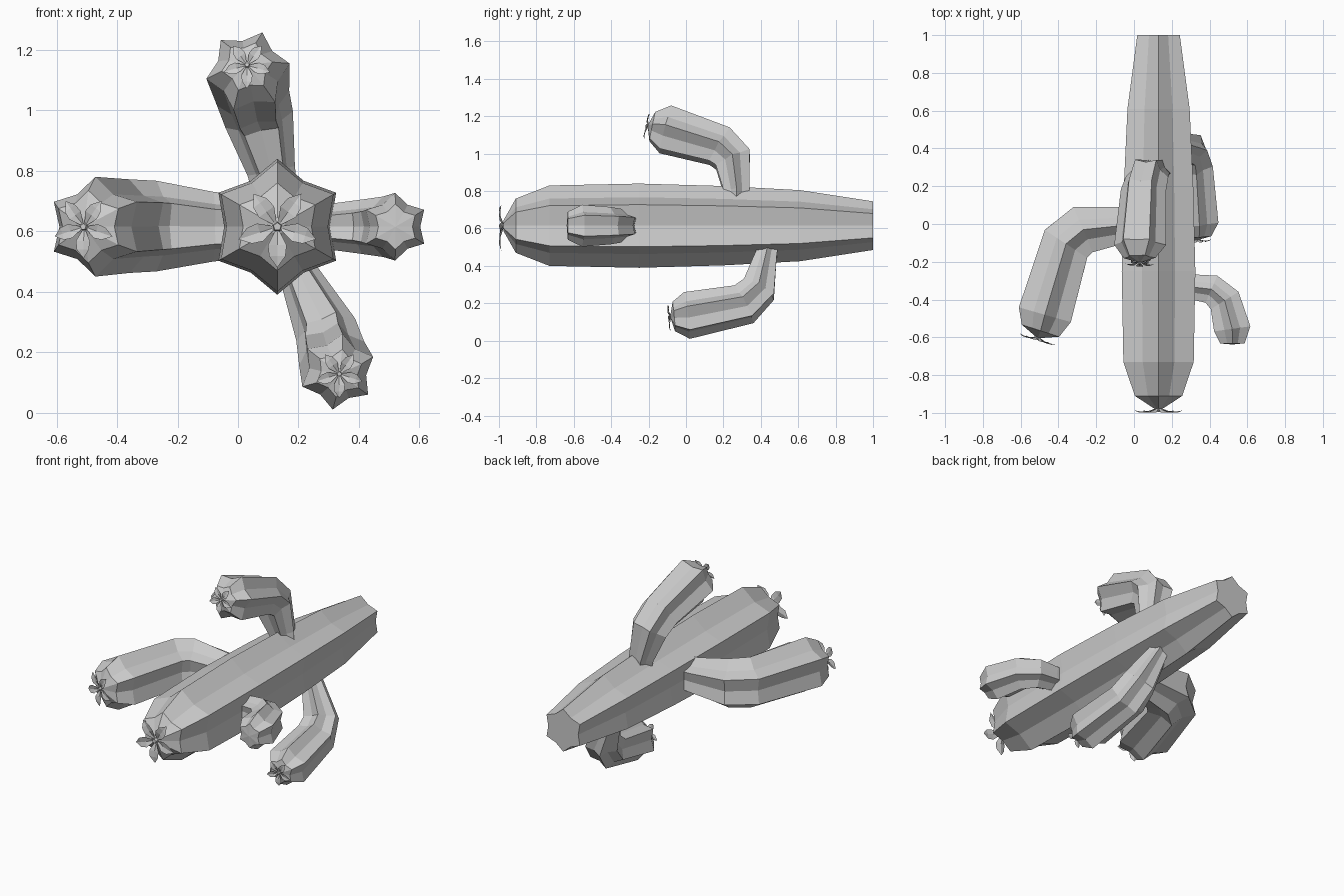
import bpy, bmesh
from math import cos, sin, pi, radians
from mathutils import Vector

if "Cube" in bpy.data.objects:
    bpy.data.objects.remove(bpy.data.objects["Cube"])


def finish(bm, name):
    bmesh.ops.recalc_face_normals(bm, faces=bm.faces)
    mesh = bpy.data.meshes.new(name)
    bm.to_mesh(mesh)
    bm.free()
    obj = bpy.data.objects.new(name, mesh)
    bpy.context.collection.objects.link(obj)
    return obj


def ribbed_stem(name, path, inner, normal=None):
    """Six-ribbed star section swept along (x, y, z, radius); last point is the tip."""
    pts = [Vector(p[:3]) for p in path]
    if normal is None:  # ribs line up with the normal of the bend plane
        normal = (pts[1] - pts[0]).cross(pts[-1] - pts[-3])
    normal = Vector(normal).normalized()
    bm = bmesh.new()
    rings = []
    for i, p in enumerate(path[:-1]):
        t = (pts[i + 1] - pts[i]).normalized()
        if i:
            t += (pts[i] - pts[i - 1]).normalized()
        t.normalize()
        n = (normal - t * normal.dot(t)).normalized()
        side = t.cross(n)
        ring = []
        for k in range(12):
            a = k * pi / 6
            r = p[3] * (inner if k % 2 else 1)
            ring.append(bm.verts.new(pts[i] + (n * cos(a) + side * sin(a)) * r))
        rings.append(ring)
    for a, b in zip(rings, rings[1:]):
        for k in range(12):
            j = (k + 1) % 12
            bm.faces.new((a[k], a[j], b[j], b[k]))
    bm.faces.new(rings[0])
    tip = bm.verts.new(pts[-1])
    for k in range(12):
        bm.faces.new((rings[-1][k], rings[-1][(k + 1) % 12], tip))
    return finish(bm, name)


def flower(name, centre, direction, size):
    """Five folded petals around a small pentagonal heart."""
    c, d = Vector(centre), Vector(direction).normalized()
    up = Vector((0, 0, 1))
    up = (up - d * up.dot(d)).normalized()
    right = d.cross(up) * -1
    if right.x < 0:
        right = -right
    bm = bmesh.new()

    def vert(a, radial, across, out):
        u = right * cos(a) + up * sin(a)
        w = up * cos(a) - right * sin(a)
        return bm.verts.new(c + (u * radial + w * across + d * out) * size)

    # radial distance, half width, lift: sections of one petal
    rows = [(0.12, 0.06, 0.0), (0.45, 0.23, 0.11), (0.72, 0.20, 0.12)]
    for k in range(5):
        a = radians(270 + 72 * k)
        strips = [[vert(a, r, -w, h), vert(a, r, 0, h - 0.05), vert(a, r, w, h)]
                  for r, w, h in rows]
        for s, q in zip(strips, strips[1:]):
            bm.faces.new((s[0], s[1], q[1], q[0]))
            bm.faces.new((s[1], s[2], q[2], q[1]))
        tip = vert(a, 1.0, 0, 0.03)
        bm.faces.new((strips[-1][0], strips[-1][1], tip))
        bm.faces.new((strips[-1][1], strips[-1][2], tip))
    # flower heart
    low = [vert(radians(18 + 72 * k), 0.13, 0, -0.08) for k in range(5)]
    top = [vert(radians(18 + 72 * k), 0.10, 0, 0.09) for k in range(5)]
    for k in range(5):
        j = (k + 1) % 5
        bm.faces.new((low[k], low[j], top[j], top[k]))
    bm.faces.new(top)
    return finish(bm, name)


# Trunk lying along y
cx, cz = 0.13, 0.615
trunk = [(1, .13), (.61, .19), (.2, .212), (-.25, .225), (-.73, .215),
         (-.91, .145), (-.975, .03), (-.98, 0)]
ribbed_stem("trunk", [(cx, y, cz, r) for y, r in trunk], 0.78, (0, 0, 1))

# Curved arms: (x, y, z, radius) along each centre line
arms = {
    "left_arm": [(.08, -.01, .615, .10), (-.08, -.01, .615, .115), (-.27, -.03, .617, .15),
                 (-.36, -.105, .617, .155), (-.472, -.48, .615, .165),
                 (-.495, -.565, .615, .12), (-.51, -.605, .615, 0)],
    "upper_arm": [(.13, .265, .69, .07), (.11, .27, .80, .08), (.07, .25, .97, .115),
                  (.05, .18, 1.04, .122), (.033, -.11, 1.13, .14),
                  (.03, -.18, 1.145, .085), (.03, -.205, 1.15, 0)],
    "lower_arm": [(.17, .45, .53, .055), (.2, .43, .46, .065), (.29, .39, .275, .104),
                  (.31, .31, .195, .115), (.33, .005, .135, .127),
                  (.335, -.065, .13, .08), (.335, -.085, .128, 0)],
    "right_arm": [(.2, -.335, .615, .07), (.32, -.335, .615, .078), (.41, -.345, .615, .09),
                  (.48, -.405, .615, .1), (.52, -.555, .615, .112),
                  (.521, -.632, .615, .075), (.521, -.638, .615, 0)],
}
for name, path in arms.items():
    ribbed_stem(name, path, 0.75)

# Flowers on the tips
flower("trunk_flower", (cx, -.983, cz), (0, -1, 0), .135)
for name, size in (("left_arm", .105), ("upper_arm", .08), ("lower_arm", .08)):
    tip, before = Vector(arms[name][-1][:3]), Vector(arms[name][-3][:3])
    flower(name + "_flower", tip, tip - before, size)
